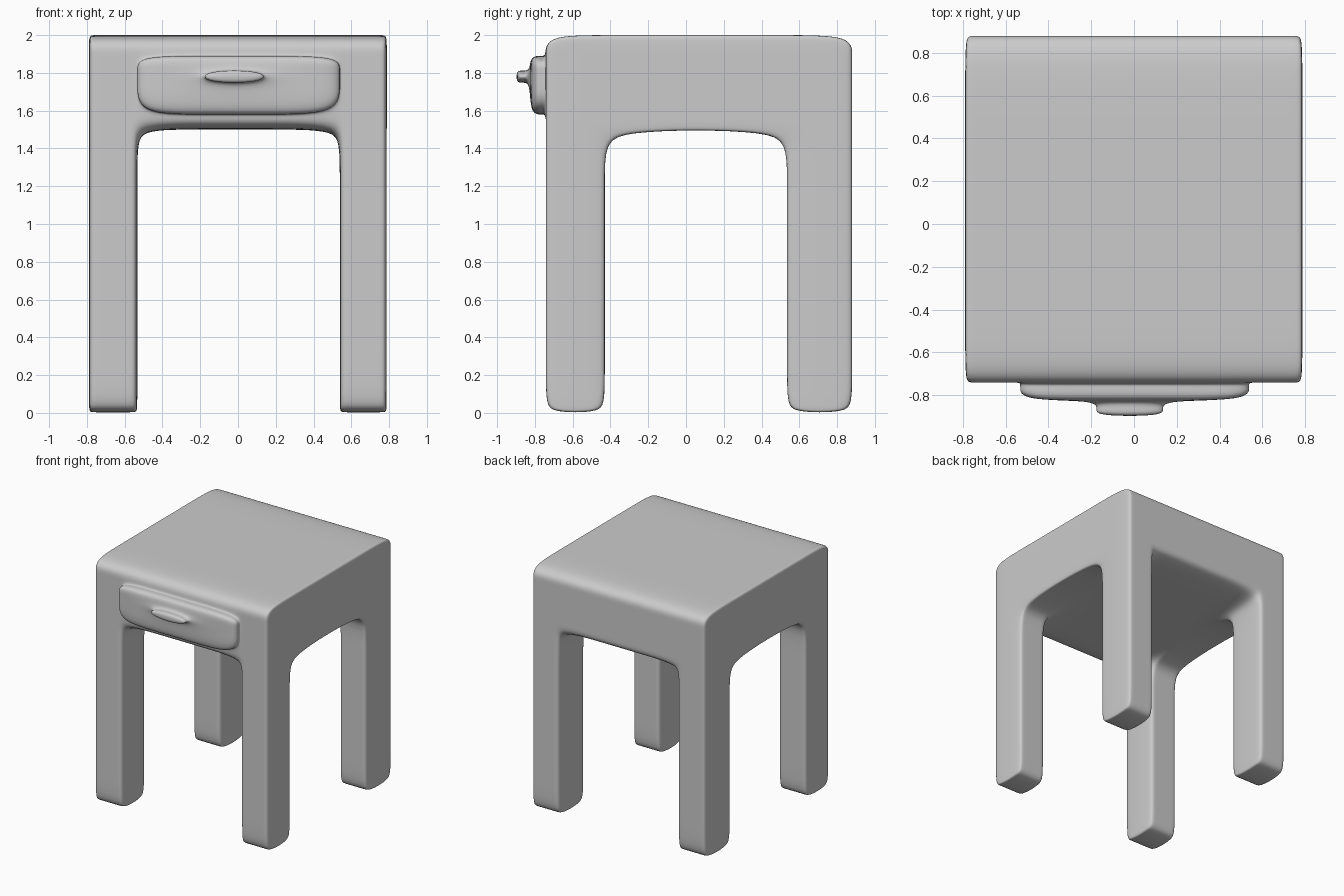
import bpy, bmesh

if "Cube" in bpy.data.objects:
    bpy.data.objects.remove(bpy.data.objects["Cube"])

# Cage lines along each axis: closely spaced lines hold an edge tight
xs = [-0.79, -0.77, -0.555, -0.532, -0.19, 0.15, 0.538, 0.56, 0.77, 0.788]
ys = [-0.90, -0.865, -0.825, -0.76, -0.742, -0.43, 0.535, 0.88]
zs = [0.0, 0.08, 1.38, 1.5, 1.58, 1.745, 1.815, 1.89, 2.0]


def solid(x, y, z):
    """True when a cell centre lies inside the table."""
    if abs(x) > 0.79 or y > 0.88 or not 0 < z < 2:
        return False
    if y > -0.742:                                    # top block and four legs
        leg = abs(x) > 0.535 and (y < -0.43 or y > 0.535)
        return z > 1.5 or leg
    if y > -0.825:                                    # drawer front
        return abs(x) < 0.535 and 1.58 < z < 1.89
    return y > -0.90 and -0.19 < x < 0.15 and 1.745 < z < 1.815   # handle


def build_cage(name):
    lines = (xs, ys, zs)
    bm = bmesh.new()
    verts = {}

    def vert(idx):
        if idx not in verts:
            verts[idx] = bm.verts.new([lines[a][idx[a]] for a in range(3)])
        return verts[idx]

    def filled(cell):
        if any(not 0 <= cell[a] < len(lines[a]) - 1 for a in range(3)):
            return False
        return solid(*[(lines[a][cell[a]] + lines[a][cell[a] + 1]) / 2 for a in range(3)])

    # Skin every filled cell where its neighbour is empty
    for i in range(len(xs) - 1):
        for j in range(len(ys) - 1):
            for k in range(len(zs) - 1):
                cell = (i, j, k)
                if not filled(cell):
                    continue
                for a in range(3):
                    for side in (0, 1):
                        near = list(cell)
                        near[a] += 1 if side else -1
                        if filled(near):
                            continue
                        b, c = (a + 1) % 3, (a + 2) % 3
                        quad = []
                        for u, v in ((0, 0), (1, 0), (1, 1), (0, 1)):
                            p = list(cell)
                            p[a] += side
                            p[b] += u
                            p[c] += v
                            quad.append(vert(tuple(p)))
                        bm.faces.new(quad if side else quad[::-1])
    for f in bm.faces:
        f.smooth = True
    mesh = bpy.data.meshes.new(name)
    bm.to_mesh(mesh)
    bm.free()
    obj = bpy.data.objects.new(name, mesh)
    bpy.context.collection.objects.link(obj)
    return obj


# Side table with drawer, smoothed as one continuous surface
table = build_cage("side_table")
sub = table.modifiers.new("smooth", 'SUBSURF')
sub.levels = sub.render_levels = 3
